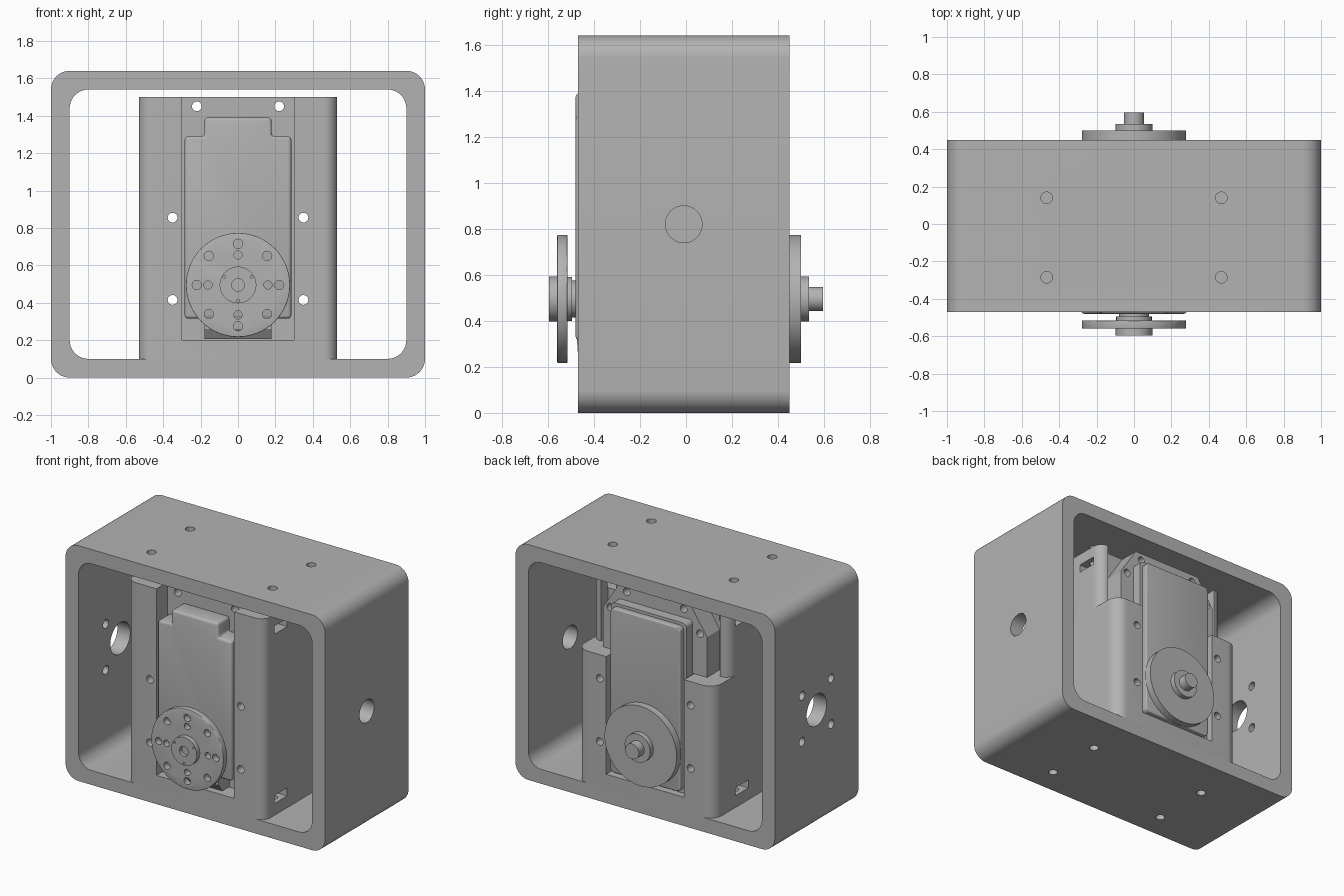
import bpy, bmesh
from math import sin, cos, pi, radians

cube = bpy.data.objects.get("Cube")
if cube:
    bpy.data.objects.remove(cube)

grey = bpy.data.materials.new("plain_grey")
grey.use_nodes = True
GREY = (0.45, 0.45, 0.45, 1)
grey.diffuse_color = GREY
grey.node_tree.nodes["Principled BSDF"].inputs["Base Color"].default_value = GREY


def rounded(x0, x1, y0, y1, r, steps=10):
    """Outline of a rectangle with rounded corners."""
    corners = [(x1 - r, y1 - r), (x0 + r, y1 - r), (x0 + r, y0 + r), (x1 - r, y0 + r)]
    return [(cx + r * cos(pi / 2 * (k + i / steps)), cy + r * sin(pi / 2 * (k + i / steps)))
            for k, (cx, cy) in enumerate(corners) for i in range(steps + 1)]


def rect(x0, x1, y0, y1):
    return [(x0, y0), (x1, y0), (x1, y1), (x0, y1)]


def circle(cx, cy, r, n=24):
    return [(cx + r * cos(2 * pi * i / n), cy + r * sin(2 * pi * i / n)) for i in range(n)]


def prism(name, outline, axis, a, b):
    """Extrude an outline along an axis from a to b."""
    place = {"x": lambda p, q, h: (h, p, q),
             "y": lambda p, q, h: (p, h, q),
             "z": lambda p, q, h: (p, q, h)}[axis]
    bm = bmesh.new()
    low = [bm.verts.new(place(p, q, a)) for p, q in outline]
    high = [bm.verts.new(place(p, q, b)) for p, q in outline]
    bm.faces.new(low)
    bm.faces.new(high)
    n = len(outline)
    for i in range(n):
        j = (i + 1) % n
        bm.faces.new((low[i], low[j], high[j], high[i]))
    bmesh.ops.recalc_face_normals(bm, faces=bm.faces)
    mesh = bpy.data.meshes.new(name)
    bm.to_mesh(mesh)
    bm.free()
    mesh.materials.append(grey)
    obj = bpy.data.objects.new(name, mesh)
    bpy.context.scene.collection.objects.link(obj)
    return obj


def apply_modifiers(obj):
    bpy.context.view_layer.update()
    graph = bpy.context.evaluated_depsgraph_get()
    mesh = bpy.data.meshes.new_from_object(obj.evaluated_get(graph))
    obj.modifiers.clear()
    obj.data = mesh


def combine(obj, tools, operation="DIFFERENCE"):
    """Apply booleans and discard the tool objects."""
    for tool in tools:
        mod = obj.modifiers.new("cut", "BOOLEAN")
        mod.operation, mod.solver, mod.object = operation, "EXACT", tool
    apply_modifiers(obj)
    for tool in tools:
        bpy.data.objects.remove(tool)


def cutter(outline, axis, a, b):
    obj = prism("cutter", outline, axis, a, b)
    obj.hide_render = True
    return obj


def soften(obj, width):
    mod = obj.modifiers.new("soft_edges", "BEVEL")
    mod.width, mod.segments, mod.limit_method = width, 3, "ANGLE"
    mod.angle_limit = radians(40)
    apply_modifiers(obj)


SIDES = (-1, 1)
FRONT, BACK, TOP = -0.47, 0.45, 1.64
SCREW_Y = (-0.285, 0.14)
AXLE_Z = 0.495


def screw_shafts():
    return [cutter(circle(s * 0.467, y, 0.031), "z", a, b)
            for s in SIDES for y in SCREW_Y for a, b in ((-0.1, 0.24), (1.38, 1.8))]


# Outer frame: a rounded tube with screw, cable and mounting holes
frame = prism("outer_frame", rounded(-1, 1, 0, TOP, 0.1), "y", FRONT, BACK)
mid_y, mid_z = -0.01, 0.82
cuts = [cutter(rounded(-0.9, 0.9, 0.1, TOP - 0.1, 0.1), "y", -1, 1)]
cuts += screw_shafts()
cuts += [cutter(circle(mid_y, mid_z, 0.08, 40), "x", 0.8, 1.2),
         cutter(circle(mid_y, mid_z, 0.11, 40), "x", -1.2, -0.8)]
cuts += [cutter(circle(mid_y + 0.16 * s, mid_z + 0.16 * t, 0.03), "x", -1.2, -0.8)
         for s in SIDES for t in SIDES]
combine(frame, cuts)

# Bracket: tall block at the front, lower columns at the back
bracket = prism("motor_bracket", rounded(-0.53, 0.53, FRONT, 0.28, 0.07), "z", 0.1, 1.5)
columns = prism("columns", rounded(-0.53, 0.53, -0.2, BACK, 0.09), "z", 0.1, 1.02)
combine(bracket, [columns], "UNION")

through = [(s * x, z) for s in SIDES for x, z in ((0.22, 1.45), (0.35, 0.855), (0.35, 0.415))]
cuts = [cutter(rect(-0.3, 0.3, 0.2, 1.6), "y", -0.6, -0.35),
        cutter(rect(-0.3, 0.3, 0.2, 1.6), "y", 0.2, 0.6),
        cutter(rect(-0.46, 0.46, 1.02, 1.6), "y", 0.2, 0.6)]
cuts += [cutter(circle(x, z, 0.026), "y", -1, 1) for x, z in through]
cuts += screw_shafts()
# Nut slots in both sides
cuts += [cutter(rect(y - 0.07, y + 0.07, z - 0.028, z + 0.028), "x", *sorted((s * 0.4, s * 0.6)))
         for s in SIDES for y in SCREW_Y for z in (0.21, 1.39)]
combine(bracket, cuts)

# Motor mounting flange with chamfered top corners
flange = prism("motor_flange", [(-0.4, 1.02), (0.4, 1.02), (0.4, 1.3), (0.27, 1.5),
                                (-0.27, 1.5), (-0.4, 1.3)], "y", 0.2, 0.34)
flange_holes = [(s * x, z) for s in SIDES for x, z in ((0.22, 1.45), (0.345, 1.31))]
combine(flange, [cutter(circle(x, z, 0.026), "y", 0, 1) for x, z in flange_holes])

# Motor casing, front: stepped cover and lower tab
cover = prism("motor_front_cover", [(-0.285, 0.315), (0.285, 0.315), (0.285, 1.29), (0.18, 1.29),
                                    (0.18, 1.39), (-0.18, 1.39), (-0.18, 1.29), (-0.285, 1.29)],
              "y", -0.48, -0.34)
soften(cover, 0.018)
# The lower tab slopes back towards its foot
prism("motor_lower_tab", [(-0.475, 0.33), (-0.47, 0.26), (-0.43, 0.205), (-0.34, 0.205), (-0.34, 0.33)],
      "x", -0.18, 0.18)

# Motor casing, back
prism("motor_back_body", rounded(-0.29, 0.29, 0.205, 1.39, 0.03), "y", 0.19, 0.41)
soften(prism("motor_back_cover", rounded(-0.27, 0.27, 0.225, 1.37, 0.03), "y", 0.4, BACK), 0.008)


def disc(name, r, y0, y1, edge=0):
    obj = prism(name, circle(0, AXLE_Z, r, 64), "y", y0, y1)
    if edge:
        soften(obj, edge)
    return obj


def ring(radius, count, r, start=0):
    """Hole outlines spaced around the axle."""
    angles = [start + 2 * pi * i / count for i in range(count)]
    return [circle(radius * cos(a), AXLE_Z + radius * sin(a), r, 20) for a in angles]


# Front output wheel, hub and neck
wheel = disc("front_wheel", 0.278, -0.56, -0.515, 0.005)
combine(wheel, [cutter(c, "y", -0.7, -0.5) for c in ring(0.22, 8, 0.025) + ring(0.16, 4, 0.022)])
hub = disc("front_hub", 0.098, -0.595, -0.54)
combine(hub, [cutter(c, "y", -0.7, -0.57)
              for c in [circle(0, AXLE_Z, 0.034)] + ring(0.084, 3, 0.007, -pi / 2)])
disc("front_collar", 0.095, -0.52, -0.495)
disc("front_neck", 0.08, -0.5, -0.47)

# Back idler wheel, hub and pin
disc("back_wheel", 0.278, BACK, 0.5)
disc("back_hub", 0.098, 0.49, 0.535)
disc("back_pin", 0.053, 0.53, 0.595)

# Smooth the curved walls and keep edges crisp
bpy.ops.object.select_all(action="DESELECT")
for obj in bpy.context.scene.objects:
    if obj.type == "MESH":
        obj.select_set(True)
        bpy.context.view_layer.objects.active = obj
bpy.ops.object.shade_smooth_by_angle(angle=radians(30))
